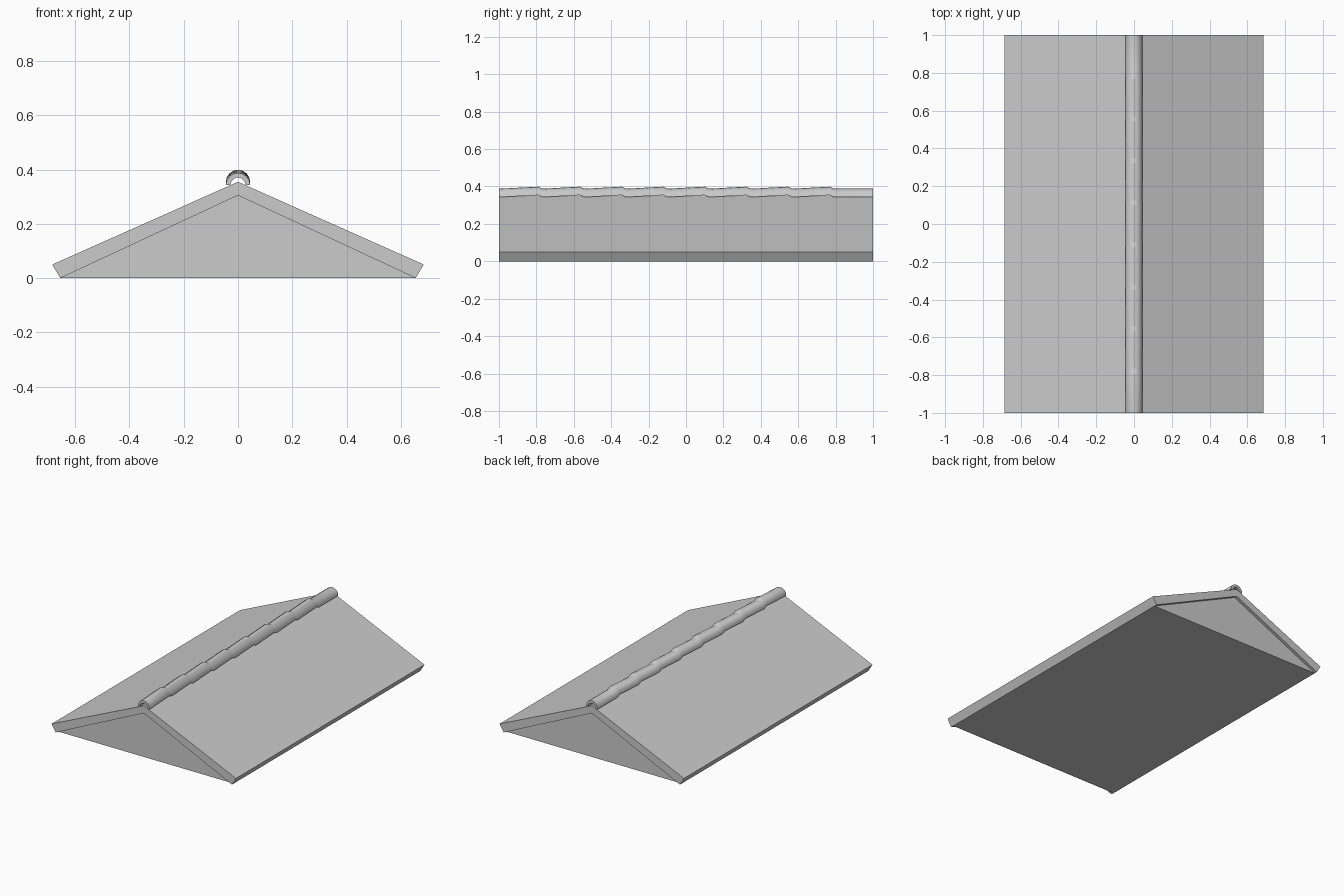
import bpy, bmesh, math

if "Cube" in bpy.data.objects:
    bpy.data.objects.remove(bpy.data.objects["Cube"])


def loft(name, sections):
    """Closed solid through matching closed cross-sections of 3D points."""
    bm = bmesh.new()
    rings = [[bm.verts.new(p) for p in s] for s in sections]
    n = len(rings[0])
    for a, b in zip(rings, rings[1:]):
        for i in range(n):
            j = (i + 1) % n
            bm.faces.new((a[i], a[j], b[j], b[i]))
    bm.faces.new(rings[0])
    bm.faces.new(rings[-1])
    bmesh.ops.recalc_face_normals(bm, faces=bm.faces)
    mesh = bpy.data.meshes.new(name)
    bm.to_mesh(mesh)
    bm.free()
    obj = bpy.data.objects.new(name, mesh)
    bpy.context.collection.objects.link(obj)
    return obj


def prism(name, profile, half):
    return loft(name, [[(x, y, z) for x, z in profile] for y in (-half, half)])


# Roof slabs, joined at the ridge
prism("roof_slabs", [(0, 0.355), (0.685, 0.05), (0.655, 0.0), (0, 0.305),
                     (-0.655, 0.0), (-0.685, 0.05)], 1.0)

# Gable body, set slightly back from the roof ends
prism("gable_body", [(-0.655, 0.0), (0.655, 0.0), (0, 0.305)], 0.98)

# Ridge tiles: hollow arch, each tile rising to a lip over the next one
SEGMENTS, BASE = 8, 0.343


def arch(radius):
    pts = [(radius * math.cos(math.pi * i / SEGMENTS),
            BASE + radius * math.sin(math.pi * i / SEGMENTS))
           for i in range(SEGMENTS + 1)]
    return pts


cross_section = arch(0.045) + arch(0.028)[::-1]
pitch, rise = 0.2225, 0.011
stations = [(-1.0, 0)]
for i in range(1, 9):
    seam = -1.0 + pitch * i
    stations += [(seam - 0.013, rise), (seam + 0.012, 0)]
stations.append((1.0, 0))
ridge = loft("ridge_tiles", [[(x, y, z + lift) for x, z in cross_section]
                             for y, lift in stations])

# Smooth the arch, keep the lips crisp
bpy.context.view_layer.objects.active = ridge
ridge.select_set(True)
bpy.ops.object.shade_smooth_by_angle(angle=math.radians(25))
